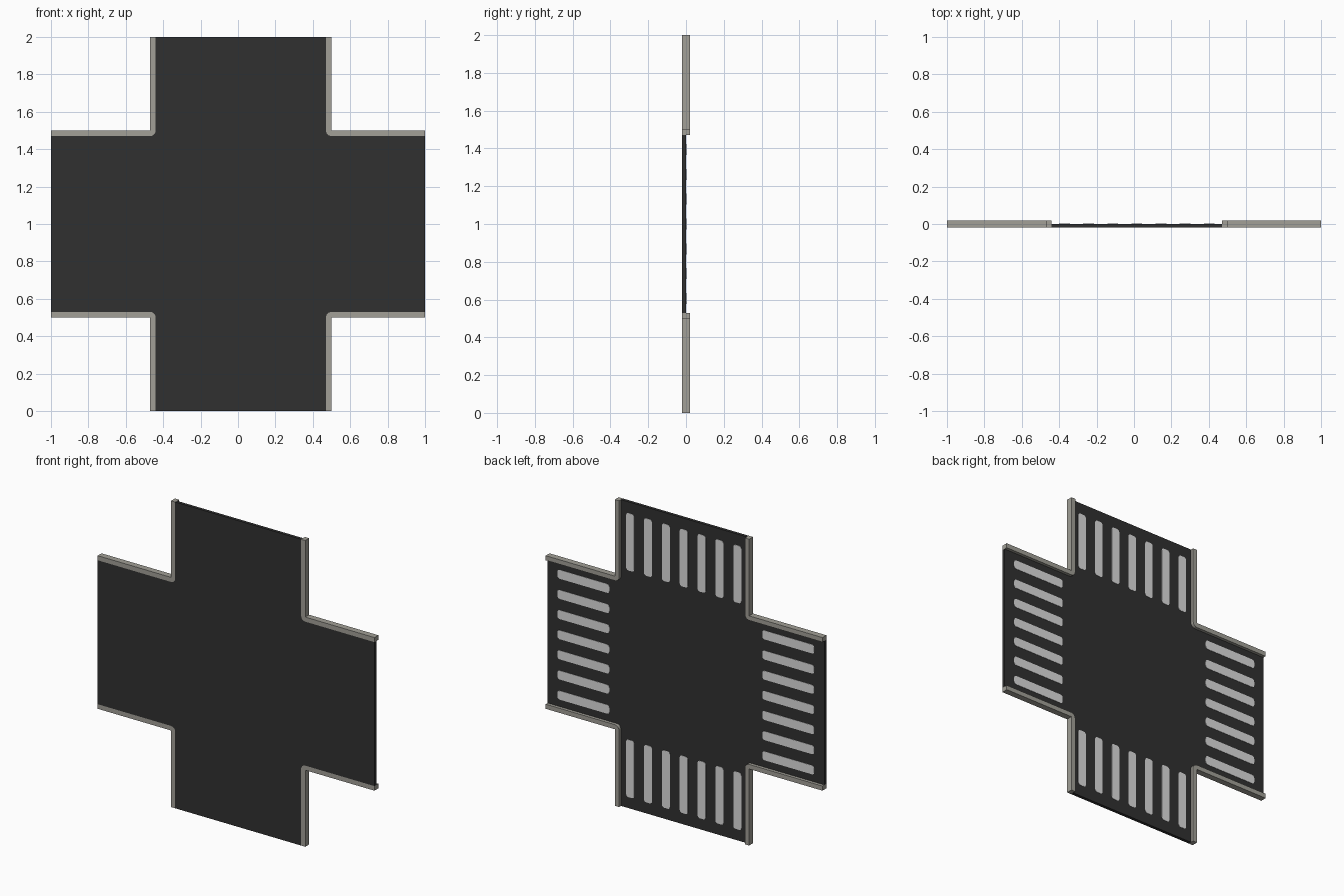
import bpy, bmesh, math

if "Cube" in bpy.data.objects:
    bpy.data.objects.remove(bpy.data.objects["Cube"])


def material(name, rgb):
    m = bpy.data.materials.new(name)
    m.diffuse_color = (*rgb, 1)
    m.use_nodes = True
    m.node_tree.nodes["Principled BSDF"].inputs["Base Color"].default_value = m.diffuse_color
    return m


ASPHALT = material("dark asphalt", (0.03, 0.03, 0.03))
CONCRETE = material("warm grey concrete", (0.36, 0.35, 0.31))
PAINT = material("light grey paint", (0.72, 0.72, 0.72))

XL, XR, ZB, ZT = -0.44, 0.47, 0.53, 1.47   # road edges of the two crossing arms
W = 0.03                                   # curb width
CX, CZ = (XL + XR) / 2, (ZB + ZT) / 2


def prism(name, points, y0, y1, mat):
    """Extrude an x-z outline from y0 to y1."""
    bm = bmesh.new()
    face = bm.faces.new([bm.verts.new((x, y0, z)) for x, z in points])
    res = bmesh.ops.extrude_face_region(bm, geom=[face])
    verts = [g for g in res["geom"] if isinstance(g, bmesh.types.BMVert)]
    bmesh.ops.translate(bm, verts=verts, vec=(0, y1 - y0, 0))
    bmesh.ops.recalc_face_normals(bm, faces=bm.faces)
    me = bpy.data.meshes.new(name)
    bm.to_mesh(me)
    bm.free()
    me.materials.append(mat)
    ob = bpy.data.objects.new(name, me)
    bpy.context.collection.objects.link(ob)
    return ob


def corner_arc(x, z, sx, sz):
    """Rounded curb corner, from the horizontal arm edge to the vertical arm edge."""
    return [(x + sx * W * (1 - math.sin(a)), z + sz * W * (1 - math.cos(a)))
            for a in (math.pi / 2 * i / 4 for i in range(5))]


# Curbs: one L shape in each quadrant, rounded where it meets the crossing
arcs = {}
for sx, x, side in ((-1, XL, "left"), (1, XR, "right")):
    for sz, z, level in ((-1, ZB, "lower"), (1, ZT, "upper")):
        arc = corner_arc(x, z, sx, sz)
        arcs[sx, sz] = arc
        top = CZ + sz
        outline = [(sx, z)] + arc + [(x, top), (x + sx * W, top),
                                     (x + sx * W, z + sz * W), (sx, z + sz * W)]
        prism(f"{level}_{side}_curb", outline, -0.02, 0.02, CONCRETE)

# Road: cross outline that follows the curbs
road = ([(XR, 2), (XL, 2)] + arcs[-1, 1][::-1] + [(-1, ZT), (-1, ZB)] + arcs[-1, -1]
        + [(XL, 0), (XR, 0)] + arcs[1, -1][::-1] + [(1, ZB), (1, ZT)] + arcs[1, 1])
prism("road", road, -0.02, 0.0, ASPHALT)


def stripe(name, cx, cz, w, h, r=0.016):
    """Thin painted bar with rounded corners."""
    pts = []
    for k, (sx, sz) in enumerate(((1, 1), (-1, 1), (-1, -1), (1, -1))):
        for i in range(4):
            a = math.pi / 2 * (k + i / 3)
            pts.append((cx + sx * (w / 2 - r) + r * math.cos(a),
                        cz + sz * (h / 2 - r) + r * math.sin(a)))
    prism(name, pts, -0.001, 0.002, PAINT)


# Crosswalk stripes on the back, seven per arm
for i in range(7):
    off = (i - 3) * 0.129
    for s, v, h in ((-1, "lower", "left"), (1, "upper", "right")):
        stripe(f"{v}_stripe_{i + 1}", CX + off, CZ + s * 0.74, 0.058, 0.375)
        stripe(f"{h}_stripe_{i + 1}", s * 0.74, CZ + off * 1.02, 0.375, 0.058)
